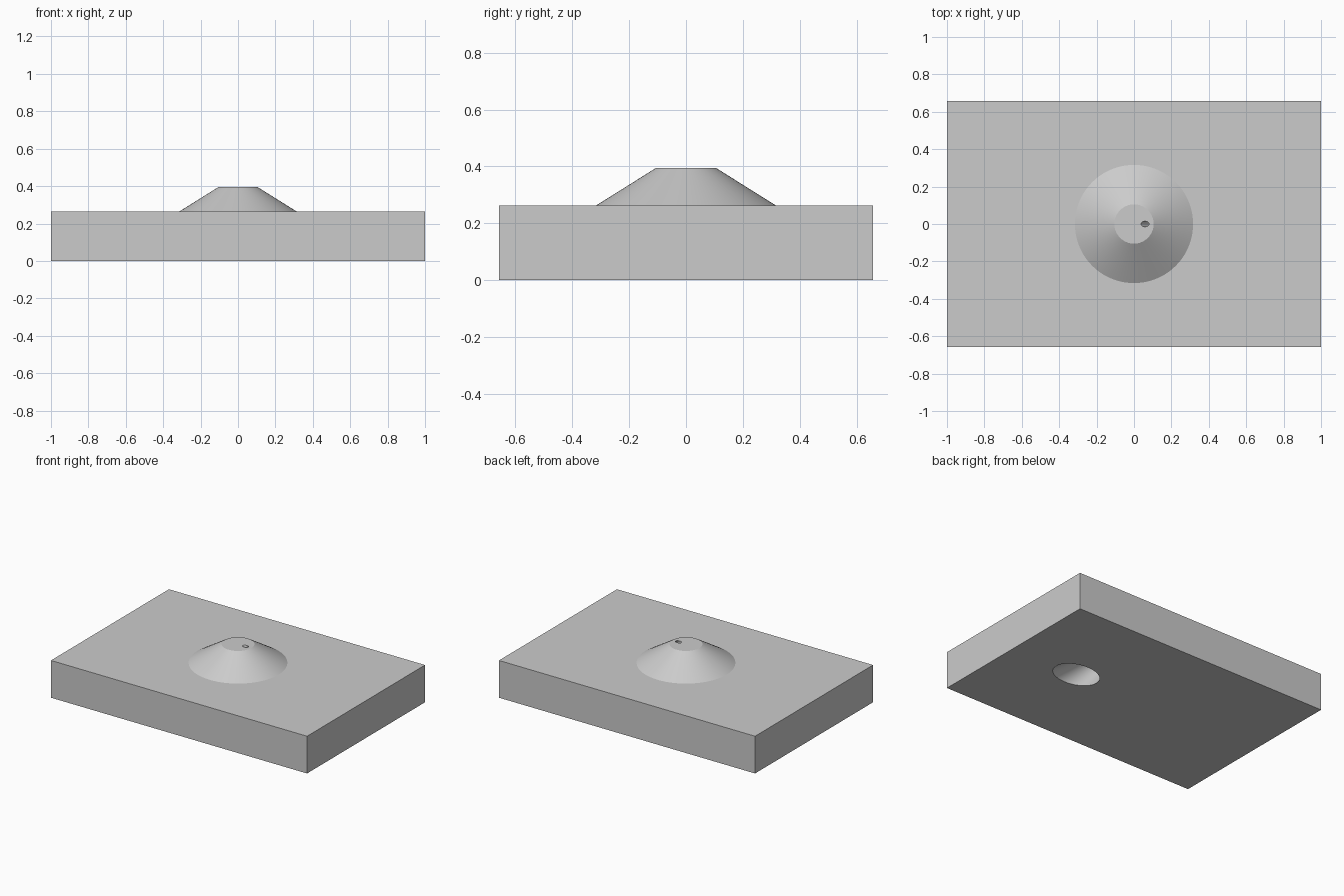
import bpy, math
from mathutils import Vector

old = bpy.data.objects.get("Cube")
if old:
    bpy.data.objects.remove(old, do_unlink=True)

grey = bpy.data.materials.new("plain grey")
grey.use_nodes = True
colour = (0.6, 0.6, 0.6, 1)
grey.diffuse_color = colour
grey.node_tree.nodes["Principled BSDF"].inputs["Base Color"].default_value = colour

PLATE_TOP, TOP = 0.263, 0.395
BASE_R, TOP_R = 0.316, 0.105


def frustum(name, start, end, r_start, r_end):
    """Capped cone running between two points."""
    start, end = Vector(start), Vector(end)
    axis = end - start
    bpy.ops.mesh.primitive_cone_add(
        vertices=96, radius1=r_start, radius2=r_end, depth=axis.length,
        location=(start + end) / 2,
        rotation=axis.to_track_quat("Z", "Y").to_euler())
    ob = bpy.context.object
    ob.name = name
    ob.data.materials.append(grey)
    return ob


def combine(target, tool, operation):
    """Apply a boolean and discard its tool."""
    bpy.context.view_layer.objects.active = target
    mod = target.modifiers.new(operation.lower(), "BOOLEAN")
    mod.operation, mod.object, mod.solver = operation, tool, "EXACT"
    bpy.ops.object.modifier_apply(modifier=mod.name)
    bpy.data.objects.remove(tool, do_unlink=True)


# Rectangular plate
bpy.ops.mesh.primitive_cube_add(size=1, location=(0, 0, PLATE_TOP / 2))
body = bpy.context.object
body.name = "plate_with_nozzle"
body.scale = (2, 1.316, PLATE_TOP)
bpy.ops.object.transform_apply(location=True, rotation=False, scale=True)
body.data.materials.append(grey)

# Raised nozzle, its slope carried on into the plate for a clean join
sink = 0.06
slope = (BASE_R - TOP_R) / (TOP - PLATE_TOP)
nozzle = frustum("nozzle", (0, 0, PLATE_TOP - sink), (0, 0, TOP),
                 BASE_R + sink * slope, TOP_R)
combine(body, nozzle, "UNION")

# Slanted tapering bore from the nozzle tip to the underside
mouth = Vector((0.055, 0, TOP))
direction = Vector((1, 0, -1)).normalized()
mouth_r, taper = 0.0145, 0.18
t0, t1 = -0.05, 0.9
bore = frustum("bore_cutter", mouth + direction * t0, mouth + direction * t1,
               mouth_r + taper * t0, mouth_r + taper * t1)
bore.hide_render = True
combine(body, bore, "DIFFERENCE")

# Smooth curved walls, crisp edges
bpy.ops.object.select_all(action="DESELECT")
body.select_set(True)
bpy.context.view_layer.objects.active = body
bpy.ops.object.shade_smooth_by_angle(angle=math.radians(25))
